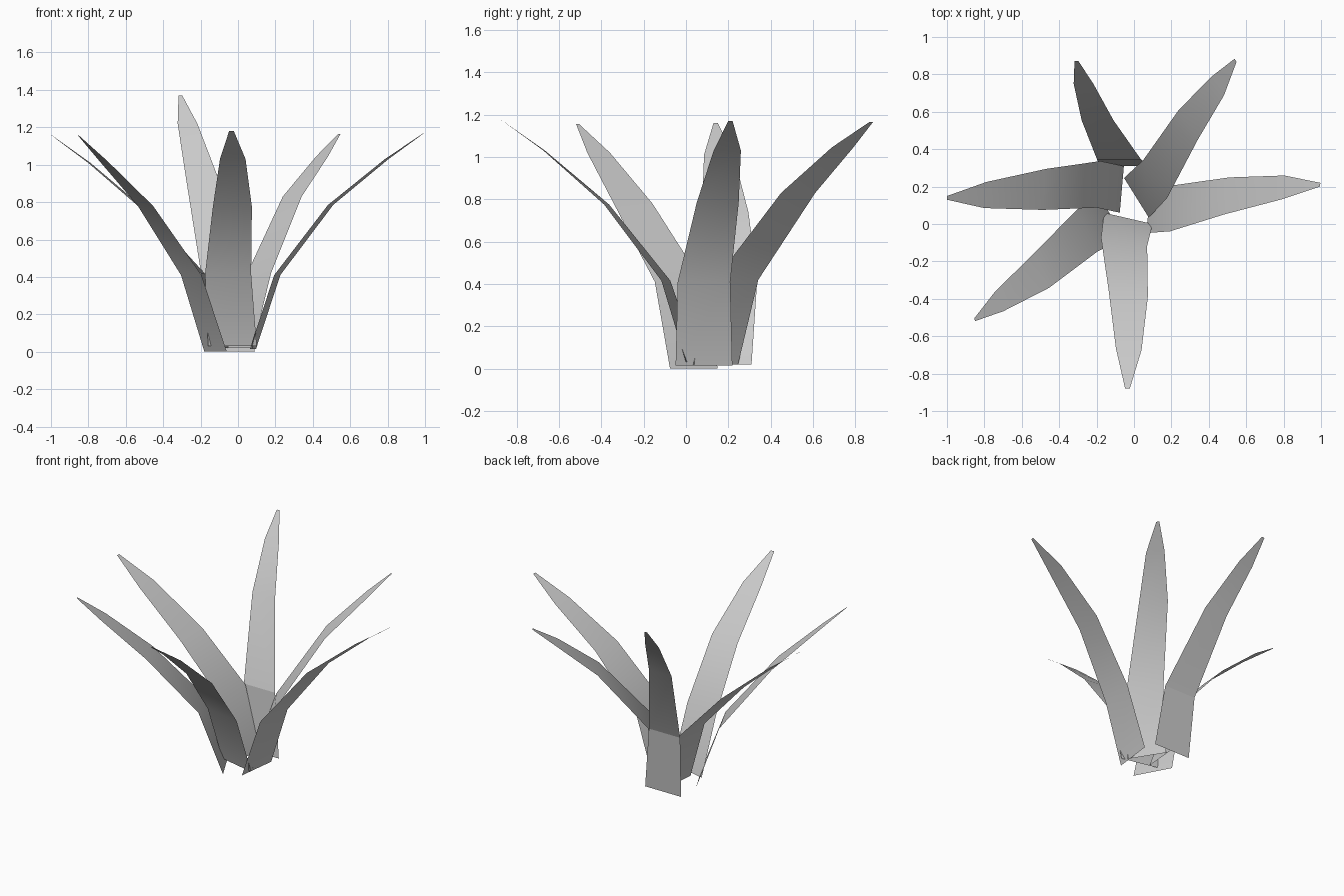
import bpy, bmesh
from math import cos, sin, radians

if "Cube" in bpy.data.objects:
    bpy.data.objects.remove(bpy.data.objects["Cube"])


def leaf(name, twist, path, sharp=45):
    """Sheet leaf: path stations are (x, y, z, width); twist is the
    heading of the leaf's width at its base and at its tip."""
    bm = bmesh.new()
    rows = []
    last = len(path) - 1
    for i, (x, y, z, w) in enumerate(path):
        a = radians(twist[0] + (twist[1] - twist[0]) * i / last)
        dx, dy = cos(a) * w / 2, sin(a) * w / 2
        rows.append((bm.verts.new((x - dx, y - dy, z)),
                     bm.verts.new((x + dx, y + dy, z))))
    for (a, b), (c, d) in zip(rows, rows[1:]):
        bm.faces.new((a, b, d, c))
    mesh = bpy.data.meshes.new(name)
    bm.to_mesh(mesh)
    bm.free()
    ob = bpy.data.objects.new(name, mesh)
    bpy.context.collection.objects.link(ob)
    bpy.ops.object.select_all(action='DESELECT')
    ob.select_set(True)
    bpy.context.view_layer.objects.active = ob
    bpy.ops.object.shade_smooth_by_angle(angle=radians(sharp))


# Leaves fanning out to the right and the back
leaf("right_leaf", (83, 81), [
    (.08, .085, .015, .27), (.21, .085, .41, .25), (.495, .15, .785, .20),
    (.795, .195, 1.03, .13), (.995, .21, 1.17, .02)])
leaf("back_right_leaf", (122, 122), [
    (.013, .14, .02, .25), (.113, .24, .42, .24), (.29, .53, .83, .19),
    (.45, .74, 1.045, .12), (.543, .875, 1.165, .02)])

# Tallest leaf, with a crease near its base
leaf("back_left_leaf", (180, 180), [
    (-.045, .31, 0, .27), (-.08, .345, .42, .235), (-.195, .555, .94, .17),
    (-.27, .75, 1.22, .105), (-.308, .872, 1.37, .02)], sharp=15)

# Leaves fanning out to the left and the front
leaf("left_leaf", (265, 265), [
    (-.065, .185, .02, .25), (-.19, .212, .42, .25), (-.48, .185, .74, .22),
    (-.795, .155, 1.01, .14), (-1, .14, 1.16, .02)])
leaf("front_left_leaf", (298, 290), [
    (-.12, .037, 0, .255), (-.25, -.035, .41, .25), (-.495, -.25, .78, .20),
    (-.72, -.413, 1.02, .115), (-.852, -.512, 1.155, .015)])
leaf("front_leaf", (-13, 0), [
    (-.03, .03, .03, .267), (-.053, -.095, .415, .25), (-.03, -.375, .775, .21),
    (-.028, -.67, 1.03, .137), (-.035, -.88, 1.18, .025)])
